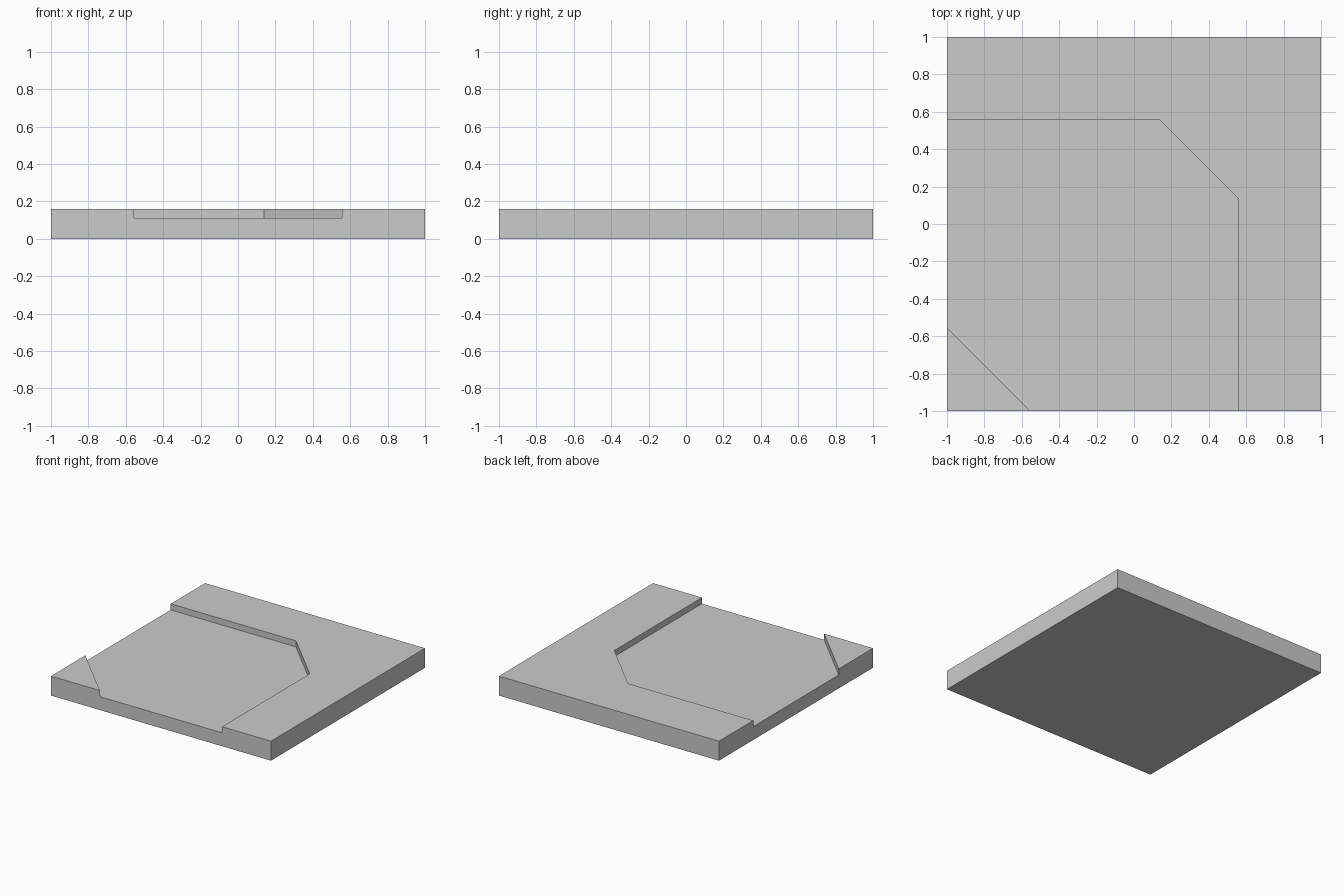
import bpy
import bmesh

if "Cube" in bpy.data.objects:
    bpy.data.objects.remove(bpy.data.objects["Cube"], do_unlink=True)

HEIGHT, FLOOR = 0.16, 0.11
WALL, BEND, OUT = 0.555, 0.138, 1.2   # channel side, start of chamfer, overshoot


def material(name, rgb):
    mat = bpy.data.materials.new(name)
    mat.use_nodes = True
    colour = (*rgb, 1)
    mat.diffuse_color = colour
    mat.node_tree.nodes["Principled BSDF"].inputs["Base Color"].default_value = colour
    return mat


def prism(name, outline, low, high):
    bm = bmesh.new()
    base = bm.faces.new([bm.verts.new((x, y, low)) for x, y in outline])
    top = bmesh.ops.extrude_face_region(bm, geom=[base], use_keep_orig=True)["geom"]
    verts = [v for v in top if isinstance(v, bmesh.types.BMVert)]
    bmesh.ops.translate(bm, verts=verts, vec=(0, 0, high - low))
    bmesh.ops.recalc_face_normals(bm, faces=bm.faces)
    mesh = bpy.data.meshes.new(name)
    bm.to_mesh(mesh)
    bm.free()
    obj = bpy.data.objects.new(name, mesh)
    bpy.context.collection.objects.link(obj)
    return obj


# Square ground tile
tile = prism("ground_tile", [(-1, -1), (1, -1), (1, 1), (-1, 1)], 0, HEIGHT)
tile.data.materials.append(material("light grey", (0.6, 0.6, 0.6)))

# Recessed corner channel, symmetric about the tile diagonal
cut = WALL - OUT + 1
channel = prism("channel_cutter", [
    (-OUT, WALL), (-OUT, -WALL + OUT - 1), (-WALL + OUT - 1, -OUT),
    (WALL, -OUT), (WALL, BEND), (BEND, WALL)], FLOOR, HEIGHT + 0.1)
channel.hide_render = True

# Carve the channel and discard the cutter
carve = tile.modifiers.new("carve_channel", "BOOLEAN")
carve.operation = "DIFFERENCE"
carve.solver = "EXACT"
carve.object = channel
bpy.context.view_layer.objects.active = tile
bpy.ops.object.modifier_apply(modifier=carve.name)
bpy.data.objects.remove(channel, do_unlink=True)
